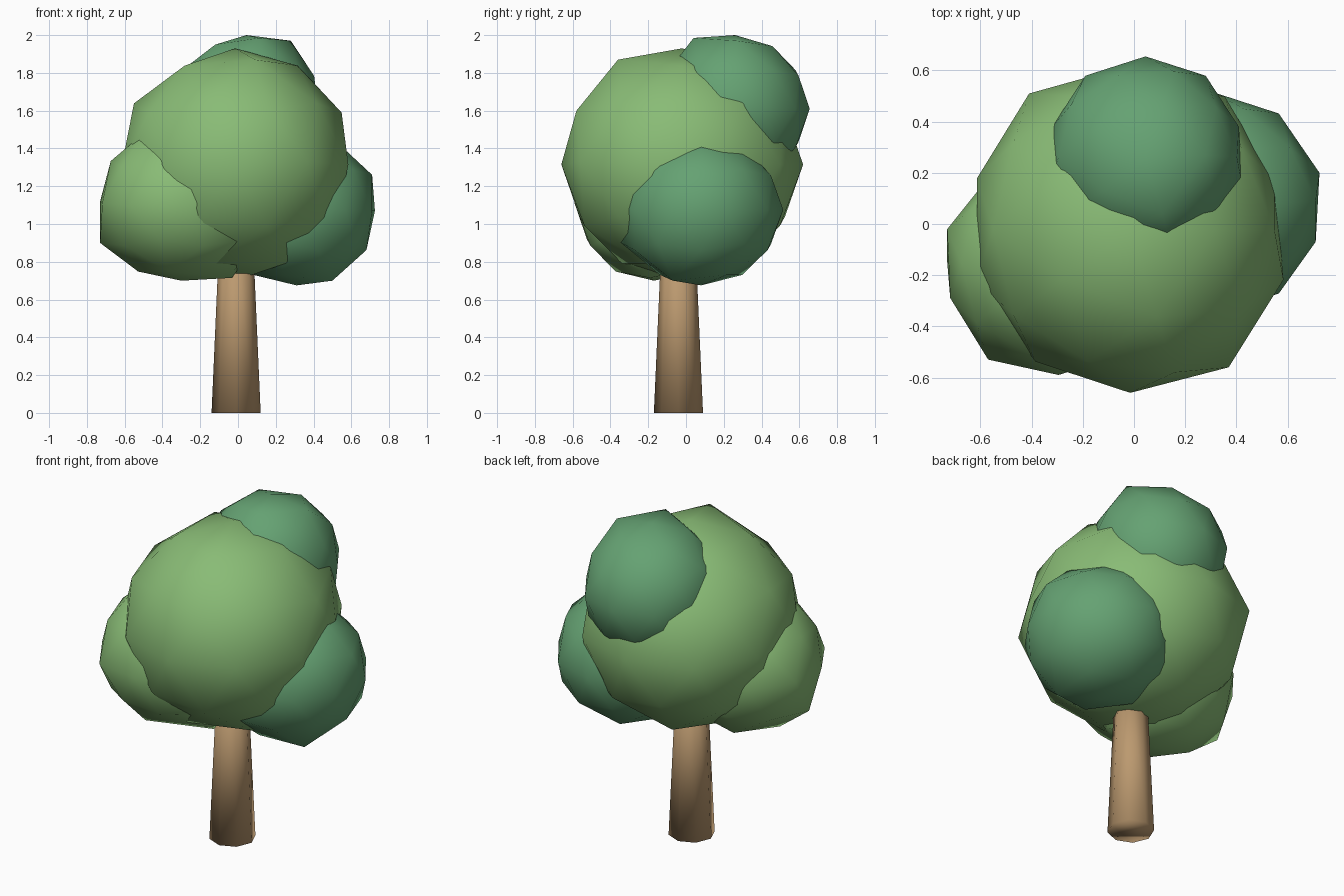
import bpy
from mathutils import Vector

if "Cube" in bpy.data.objects:
    bpy.data.objects.remove(bpy.data.objects["Cube"])


def material(name, rgb):
    m = bpy.data.materials.new(name)
    m.diffuse_color = (*rgb, 1)
    m.use_nodes = True
    m.node_tree.nodes["Principled BSDF"].inputs["Base Color"].default_value = m.diffuse_color
    return m


light_green = material("light_leaves", (0.25, 0.50, 0.18))
dark_green = material("dark_leaves", (0.13, 0.36, 0.17))
brown = material("bark", (0.50, 0.32, 0.16))


def finish(name, mat):
    ob = bpy.context.object
    ob.name = name
    ob.data.materials.append(mat)
    bpy.ops.object.shade_smooth()
    return ob


def leaf_clump(name, centre, radii, mat, pulls=()):
    """Faceted ball; each pull moves the nearest vertex to a point for an uneven outline."""
    bpy.ops.mesh.primitive_ico_sphere_add(subdivisions=2, radius=1, location=centre)
    ob = finish(name, mat)
    ob.scale = radii
    bpy.ops.object.transform_apply(location=True, rotation=False, scale=True)
    for p in map(Vector, pulls):
        min(ob.data.vertices, key=lambda v: (v.co - p).length).co = p


# Tapered trunk, its top hidden inside the crown
bpy.ops.mesh.primitive_cone_add(vertices=8, radius1=0.13, radius2=0.088, depth=0.95,
                                location=(-0.01, -0.04, 0.475))
finish("trunk", brown)

# Main crown and the three smaller clumps growing out of it
leaf_clump("main_crown", (-0.015, -0.02, 1.315), (0.63, 0.64, 0.615), light_green,
           [(0.37, -0.56, 1.33), (-0.41, 0.51, 1.32), (0.55, 0.17, 1.32),
            (0.09, -0.36, 1.87), (0.16, -0.58, 1.60)])
leaf_clump("left_clump", (-0.295, -0.155, 1.11), (0.445, 0.435, 0.425), light_green,
           [(-0.73, -0.02, 1.12), (-0.57, -0.53, 1.10), (-0.30, -0.17, 0.70),
            (-0.50, -0.30, 1.48), (-0.73, -0.15, 0.90), (-0.03, -0.19, 0.715),
            (0.03, -0.44, 0.91)])
leaf_clump("right_clump", (0.31, 0.08, 1.075), (0.435, 0.435, 0.405), dark_green,
           [(0.71, 0.09, 1.26), (0.725, 0.20, 1.07), (0.71, -0.07, 1.07),
            (0.31, 0.08, 0.675), (0.22, -0.36, 0.91), (0.50, -0.07, 0.70)])
leaf_clump("top_clump", (0.045, 0.26, 1.61), (0.40, 0.395, 0.39), dark_green,
           [(0.41, 0.38, 1.62), (-0.32, 0.38, 1.62), (0.11, 0.04, 1.985),
            (-0.12, 0.13, 1.95), (0.15, -0.11, 1.79), (0.28, 0.27, 1.97)])
